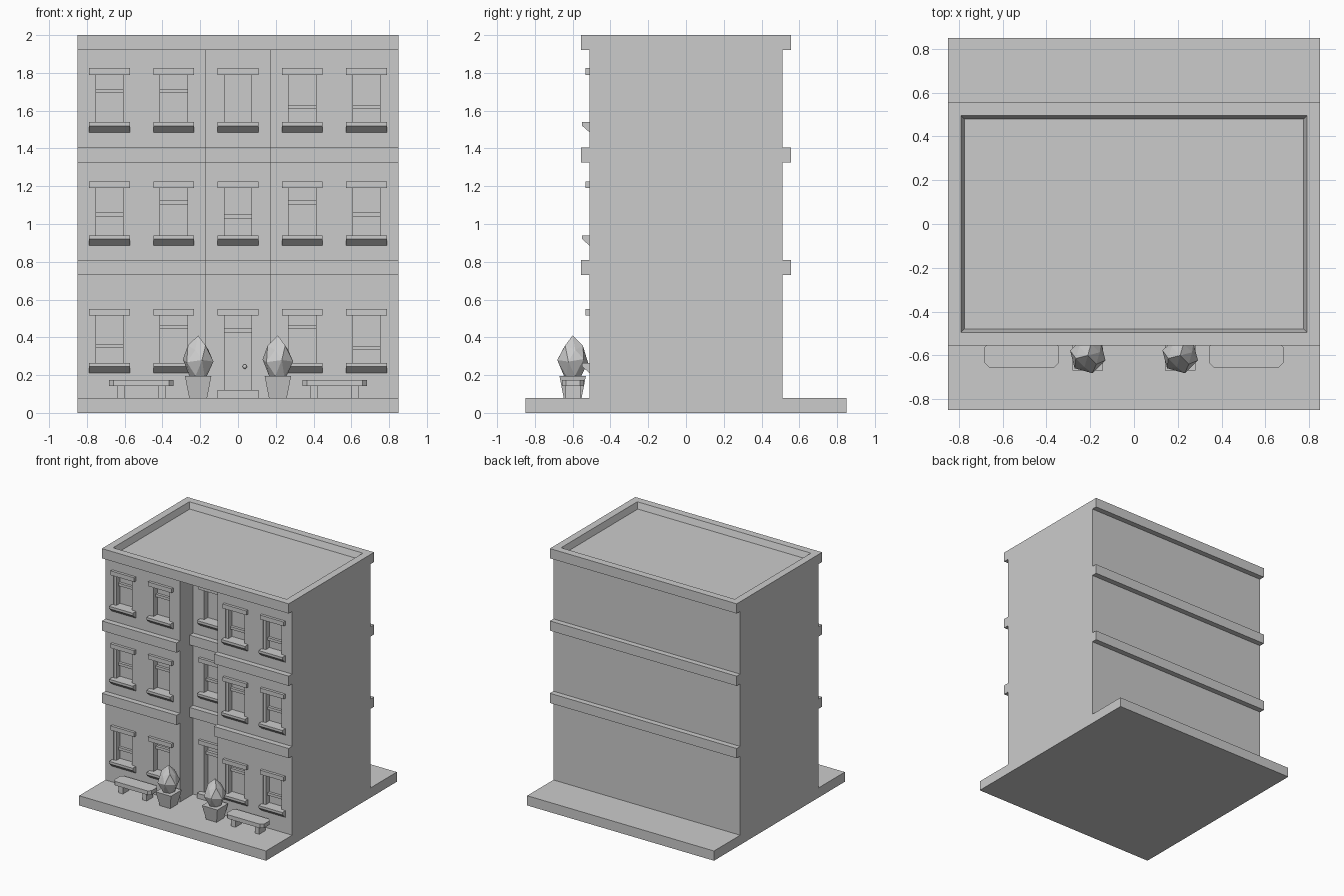
import bpy, bmesh, math
from mathutils import Vector

default = bpy.data.objects.get("Cube")
if default:
    bpy.data.objects.remove(default, do_unlink=True)

GREY = (0.6, 0.6, 0.6, 1)
stone = bpy.data.materials.new("plain_grey")
stone.use_nodes = True
stone.diffuse_color = GREY
stone.node_tree.nodes["Principled BSDF"].inputs["Base Color"].default_value = GREY


def finish(name, bm):
    bmesh.ops.recalc_face_normals(bm, faces=bm.faces)
    mesh = bpy.data.meshes.new(name)
    bm.to_mesh(mesh)
    bm.free()
    mesh.materials.append(stone)
    obj = bpy.data.objects.new(name, mesh)
    bpy.context.scene.collection.objects.link(obj)
    return obj


def add_box(bm, x, y, z):
    """Box from (low, high) pairs on each axis."""
    vs = bmesh.ops.create_cube(bm, size=1)["verts"]
    for v in vs:
        v.co = Vector([(a + b) / 2 + c * (b - a) for (a, b), c in zip((x, y, z), v.co)])
    return vs


def add_prism(bm, points, offset):
    """Extrude a flat outline along an offset."""
    face = bm.faces.new([bm.verts.new(p) for p in points])
    top = bmesh.ops.extrude_face_region(bm, geom=[face])["geom"]
    moved = [g for g in top if isinstance(g, bmesh.types.BMVert)]
    bmesh.ops.translate(bm, verts=moved, vec=offset)


def box(name, x, y, z):
    bm = bmesh.new()
    add_box(bm, x, y, z)
    return finish(name, bm)


W, D = 0.85, 0.51            # half width and half depth of the building
BAY, RECESS = 0.17, -0.34    # half width and back plane of the entrance recess
BASE, EAVES = 0.08, 1.92
OUT = 0.045                  # how far the bands stand out
HOLE = 0.095                 # half width of an opening
columns = [-0.68, -0.34, 0, 0.34, 0.68]
sills = [0.265, 0.94, 1.54]
TALL = 0.25
# height of each sash rail above the sill, by floor and column
rails = [[0.1, 0.2, None, 0.2, 0.09],
         [0.12, 0.185, 0.11, 0.185, 0.12],
         [0.175, 0.175, None, 0.09, 0.09]]


def wall(x):
    return RECESS if abs(x) < BAY else -D


# Ground slab and main body with its recessed bay
box("ground_slab", (-W, W), (-W, W), (0, BASE))
bm = bmesh.new()
plan = [(-W, -D), (-BAY, -D), (-BAY, RECESS), (BAY, RECESS), (BAY, -D), (W, -D), (W, D), (-W, D)]
add_prism(bm, [(x, y, BASE) for x, y in plan], (0, 0, EAVES - BASE))
body = finish("building_walls", bm)

# Cut the window and door openings
bm = bmesh.new()
for floor, sill in enumerate(sills):
    for x in columns:
        is_door = floor == 0 and x == 0
        low = BASE + 0.04 if is_door else sill
        y = wall(x)
        add_box(bm, (x - HOLE, x + HOLE), (y - 0.05, y + 0.05), (low, sill + TALL))
cutter = finish("opening_cutter", bm)
cutter.hide_render = True
cut = body.modifiers.new("openings", "BOOLEAN")
cut.object, cut.operation, cut.solver = cutter, "DIFFERENCE", "EXACT"
bpy.context.view_layer.update()
carved = bpy.data.meshes.new_from_object(body.evaluated_get(bpy.context.evaluated_depsgraph_get()))
body.modifiers.clear()
body.data = carved
bpy.data.objects.remove(cutter, do_unlink=True)

# Roof cornice with a sunken, slightly sloped well
bm = bmesh.new()
add_box(bm, (-W, W), (-D - OUT, D + OUT), (EAVES, 2))
top = max(bm.faces, key=lambda f: f.calc_center_median().z)
bmesh.ops.inset_region(bm, faces=[top], thickness=0.085)
bmesh.ops.inset_region(bm, faces=[top], thickness=0.022)
for v in top.verts:
    v.co.z -= 0.05
finish("roof_cornice", bm)

# Bands between floors
for i, z in enumerate((0.73, 1.325)):
    span = (z, z + 0.08)
    for side, x in (("right", (-W, -BAY)), ("left", (BAY, W))):
        box(f"front_band_{side}_{i}", x, (-D - OUT, -D), span)
    box(f"recess_band_{i}", (-BAY, BAY), (RECESS - OUT, RECESS), span)
    box(f"back_band_{i}", (-W, W), (D, D + OUT), span)


def lintel_and_jambs(bm, x, y, low, high):
    add_box(bm, (x - 0.108, x + 0.108), (y - 0.022, y + 0.01), (high, high + 0.035))
    for s in (-1, 1):
        edges = sorted((x + s * 0.072, x + s * HOLE))
        add_box(bm, edges, (y + 0.003, y + 0.05), (low, high))


# Windows: lintel, jambs, sloped sill and sash rail
for floor, sill in enumerate(sills):
    for col, x in enumerate(columns):
        if floor == 0 and x == 0:
            continue
        y = wall(x)
        bm = bmesh.new()
        lintel_and_jambs(bm, x, y, sill, sill + TALL)
        profile = [(0, 0), (-0.04, 0), (-0.04, -0.02), (0, -0.055)]
        add_prism(bm, [(x - 0.108, y + a, sill + b) for a, b in profile], (0.216, 0, 0))
        rail = rails[floor][col]
        if rail:
            add_box(bm, (x - 0.072, x + 0.072), (y + 0.028, y + 0.05),
                    (sill + rail - 0.022, sill + rail))
        finish(f"window_{floor}_{col}", bm)

# Door with step, transom and knob
door_top = sills[0] + TALL
bm = bmesh.new()
lintel_and_jambs(bm, 0, RECESS, BASE + 0.04, door_top)
add_box(bm, (-0.072, 0.072), (RECESS + 0.025, RECESS + 0.05), (0.425, 0.45))
finish("door_frame", bm)
box("door_step", (-0.108, 0.108), (RECESS - 0.04, RECESS), (BASE, BASE + 0.04))
bm = bmesh.new()
bmesh.ops.create_uvsphere(bm, u_segments=10, v_segments=6, radius=0.012)
bmesh.ops.translate(bm, verts=bm.verts, vec=(0.036, RECESS + 0.04, 0.245))
for f in bm.faces:
    f.smooth = True
finish("door_knob", bm)

# Benches, potted bushes on both sides of the entrance
for side, s in (("right", -1), ("left", 1)):
    cx, cy = s * 0.512, -0.598
    bm = bmesh.new()
    hx, hy, c = 0.17, 0.058, 0.022
    quarter = [(hx, hy - c), (hx - c, hy)]
    outline = quarter + [(-a, b) for a, b in quarter[::-1]]
    outline += [(-a, -b) for a, b in outline]
    add_prism(bm, [(cx + a, cy + b, 0.142) for a, b in outline], (0, 0, 0.033))
    for leg in (-1, 1):
        lx = cx + leg * 0.108
        add_box(bm, (lx - 0.02, lx + 0.02), (cy - 0.04, cy + 0.04), (BASE, 0.142))
    finish(f"bench_{side}", bm)

    px, py = s * 0.211, -0.6
    bm = bmesh.new()
    for v in add_box(bm, (px - 0.07, px + 0.07), (py - 0.07, py + 0.07), (BASE, 0.196)):
        if v.co.z < 0.1:
            v.co.x = px + (v.co.x - px) * 0.68
            v.co.y = py + (v.co.y - py) * 0.68
    finish(f"pot_{side}", bm)

    # Faceted bush, rings joined into a pointed top
    bm = bmesh.new()
    rings = []
    for k, (z, r) in enumerate([(0.196, 0.048), (0.275, 0.084), (0.345, 0.056)]):
        ring = []
        for n in range(6):
            a = math.tau * (n + k / 2) / 6 + 0.25
            ring.append(bm.verts.new((px + r * math.cos(a), py + r * math.sin(a),
                                      z + 0.012 * math.sin(3 * n + k) * (k > 0))))
        rings.append(ring)
    tip = bm.verts.new((px, py, 0.41))
    bm.faces.new(rings[0])
    for n in range(6):
        m = (n + 1) % 6
        for low, high in zip(rings, rings[1:]):
            bm.faces.new((low[n], low[m], high[n]))
            bm.faces.new((low[m], high[m], high[n]))
        bm.faces.new((rings[2][n], rings[2][m], tip))
    finish(f"bush_{side}", bm)
